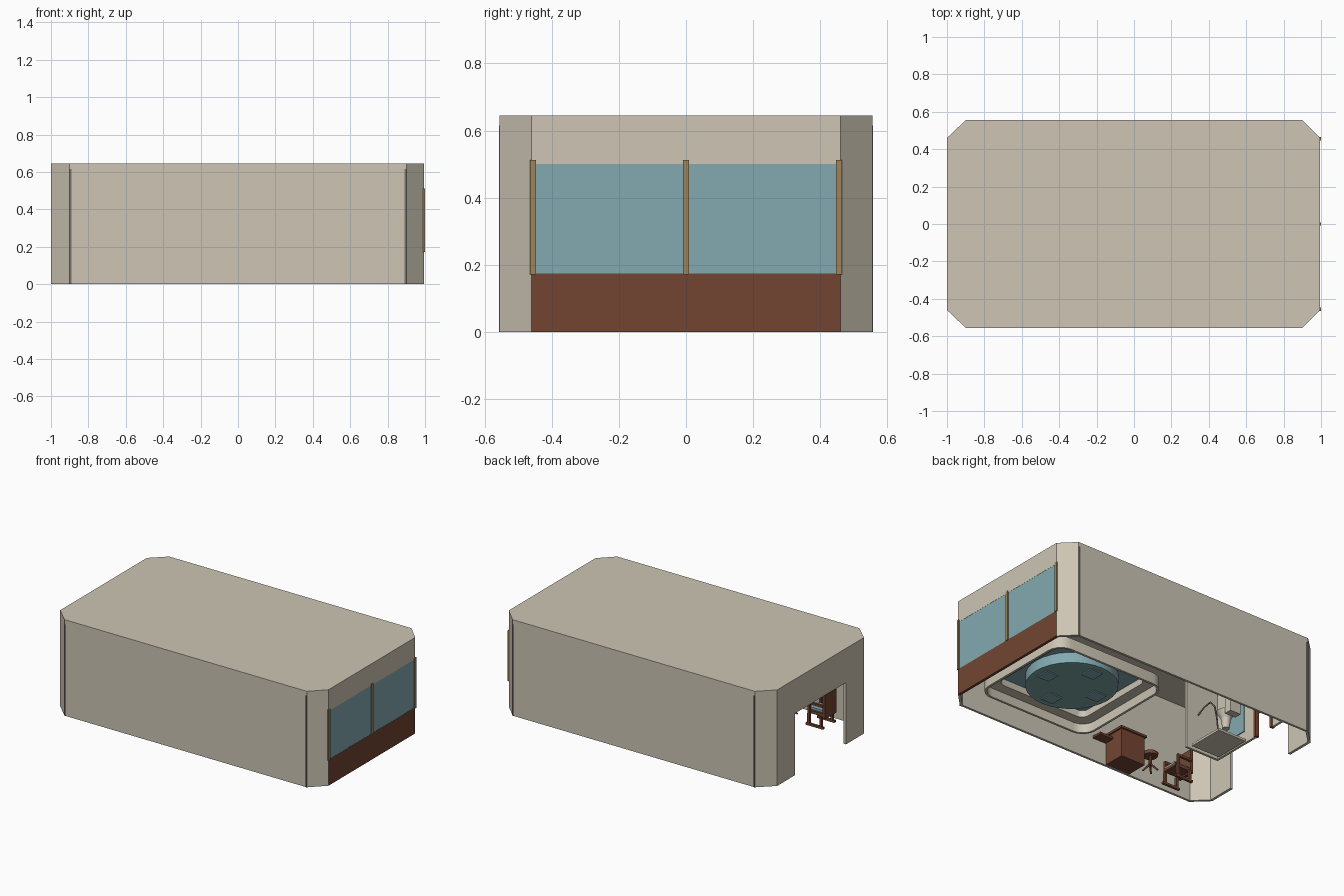
import bpy, bmesh, math

if "Cube" in bpy.data.objects:
    bpy.data.objects.remove(bpy.data.objects["Cube"])


def material(name, rgb):
    m = bpy.data.materials.new(name)
    m.diffuse_color = (*rgb, 1)
    m.use_nodes = True
    m.node_tree.nodes["Principled BSDF"].inputs["Base Color"].default_value = m.diffuse_color
    return m


BEIGE = material("warm plaster", (.61, .56, .46))
BLUE = material("glass blue", (.225, .40, .44))
BROWN = material("red brown wood", (.17, .06, .032))
TAN = material("tan frame", (.35, .23, .105))
WATER = material("water teal", (.20, .38, .35))
GREY = material("seam grey", (.19, .175, .145))


def finish(name, bm, mat):
    bmesh.ops.recalc_face_normals(bm, faces=bm.faces)
    me = bpy.data.meshes.new(name)
    bm.to_mesh(me)
    bm.free()
    me.materials.append(mat)
    ob = bpy.data.objects.new(name, me)
    bpy.context.scene.collection.objects.link(ob)
    return ob


def prism(name, pts, z0, z1, mat):
    bm = bmesh.new()
    base = bm.faces.new([bm.verts.new((x, y, z0)) for x, y in pts])
    ext = bmesh.ops.extrude_face_region(bm, geom=[base], use_keep_orig=True)
    for v in ext["geom"]:
        if isinstance(v, bmesh.types.BMVert):
            v.co.z = z1
    return finish(name, bm, mat)


def box(name, x0, x1, y0, y1, z0, z1, mat):
    return prism(name, [(x0, y0), (x1, y0), (x1, y1), (x0, y1)], z0, z1, mat)


def ring(name, outer, inner, z0, z1, mat):
    bm = bmesh.new()
    loops = [[bm.verts.new((x, y, z)) for x, y in p]
             for p, z in ((outer, z0), (outer, z1), (inner, z1), (inner, z0))]
    n = len(outer)
    for k in range(4):
        a, b = loops[k], loops[(k + 1) % 4]
        for i in range(n):
            j = (i + 1) % n
            bm.faces.new((a[i], a[j], b[j], b[i]))
    return finish(name, bm, mat)


def round_rect(cx, cy, hx, hy, r, n=5):
    pts = []
    for k, (sx, sy) in enumerate(((1, 1), (-1, 1), (-1, -1), (1, -1))):
        for i in range(n + 1):
            a = math.pi / 2 * (k + i / n)
            pts.append((cx + sx * (hx - r) + r * math.cos(a),
                        cy + sy * (hy - r) + r * math.sin(a)))
    return pts


def circle(cx, cy, r, n=32):
    return [(cx + r * math.cos(2 * math.pi * i / n), cy + r * math.sin(2 * math.pi * i / n))
            for i in range(n)]


def cone(name, x, y, z0, z1, r0, r1, mat, n=16):
    bm = bmesh.new()
    bmesh.ops.create_cone(bm, cap_ends=True, segments=n, radius1=r0, radius2=r1, depth=z1 - z0)
    bmesh.ops.translate(bm, verts=bm.verts, vec=(x, y, (z0 + z1) / 2))
    return finish(name, bm, mat)


def tube(name, pts, r, mat):
    cu = bpy.data.curves.new(name, 'CURVE')
    cu.dimensions = '3D'
    cu.bevel_depth = r
    cu.bevel_resolution = 1
    cu.use_fill_caps = True
    sp = cu.splines.new('POLY')
    sp.points.add(len(pts) - 1)
    for p, co in zip(sp.points, pts):
        p.co = (*co, 1)
    cu.materials.append(mat)
    ob = bpy.data.objects.new(name, cu)
    bpy.context.scene.collection.objects.link(ob)


# Shell: chamfered roof, side walls and corners
H, ROOF = .645, .63
prism("roof", [(.9, -.555), (.995, -.46), (.995, .46), (.9, .555),
               (-.9, .555), (-1, .46), (-1, -.46), (-.9, -.555)], ROOF, H, BEIGE)
for s, side in ((-1, "front"), (1, "back")):
    prism(side + "_wall", [(-.9, s * .555), (.9, s * .555), (.893, s * .54), (-.893, s * .54)],
          0, ROOF, BEIGE)
    for e in (-1, 1):
        ex = .995 if e > 0 else 1.0
        prism(side + "_corner", [(e * .9, s * .555), (e * ex, s * .46),
                                 (e * (ex - .018), s * .453), (e * .893, s * .54)], 0, ROOF, BEIGE)
        xs = sorted((e * .889, e * .9))
        ys = sorted((s * .553, s * .557))
        box(side + "_corner_seam", *xs, *ys, 0, .615, GREY)
    # Entrance end beside the doorway
    y0, y1 = sorted((s * .27, s * .46))
    box("entrance_wall", -1, -.982, y0, y1, 0, ROOF, BEIGE)
box("entrance_lintel", -1, -.982, -.27, .27, .415, ROOF, BEIGE)

# Window end: wood base, glass, upper wall, mullions
box("window_base", .977, .995, -.46, .46, 0, .175, BROWN)
box("window_glass", .98, .994, -.46, .46, .175, .5, BLUE)
box("window_header", .977, .995, -.46, .46, .5, ROOF, BEIGE)
for y in (-.456, 0, .456):
    box("window_mullion", .972, 1.0, y - .009, y + .009, .172, .512, TAN)

# Bath platform: hollow stepped rings
CX, CY = .5, .015


def step(grow, r):
    return round_rect(CX, CY, .42 + grow, .38 + grow, r)


ring("platform_side", step(0, .1), step(-.015, .085), 0, .075, BEIGE)
ring("platform_tread", step(-.014, .086), step(-.085, .05), .06, .075, BEIGE)
ring("upper_step_side", step(-.07, .06), step(-.085, .045), .06, .12, BEIGE)
ring("bath_deck", step(-.08, .05), [(CX + .27 * math.cos(math.pi / 2 * (i // 6 + i % 6 / 5)),
                                   CY + .27 * math.sin(math.pi / 2 * (i // 6 + i % 6 / 5)))
                                  for i in range(24)], .105, .12, BLUE)
# Bath basin with water and four seats
ring("basin_side", circle(CX, CY, .28), circle(CX, CY, .265), .035, .125, BLUE)
prism("water", circle(CX, CY, .266), .035, .105, WATER)
for k in range(4):
    a = k * math.pi / 2
    x, y = CX + .19 * math.cos(a), CY + .19 * math.sin(a)
    box("bath_seat", x - .045, x + .045, y - .045, y + .045, .028, .04, BLUE)
# Bath spout
tube("bath_spout", [(.25 + .05 * (1 - math.cos(t * .4)), .24 - .05 * (1 - math.cos(t * .4)),
                     .12 + .06 * math.sin(t * .4)) for t in range(7)], .009, BEIGE)

# Washroom partitions, tray and fittings
box("washroom_side_wall", -.71, -.46, -.07, -.055, 0, ROOF, BEIGE)
box("washroom_end_wall", -.715, -.7, -.07, .3, 0, ROOF, BEIGE)
box("washroom_end_header", -.715, -.7, .3, .54, .42, ROOF, BEIGE)
box("washroom_end_return", -.715, -.7, .46, .54, 0, .42, BEIGE)
box("shower_tray", -.69, -.48, -.03, .22, 0, .015, BEIGE)
box("shower_glass", -.7, -.694, .04, .2, .08, .4, BLUE)
for y in (.3, .45):
    box("washroom_door_post", -.72, -.695, y - .01, y + .01, 0, .42, BROWN)
box("washroom_door_head", -.72, -.695, .29, .46, .41, .43, BROWN)
cone("basin_pedestal", -.52, .24, .015, .08, .022, .03, BEIGE)
cone("basin_bowl", -.52, .24, .08, .13, .03, .058, BEIGE)
box("basin_rear", -.56, -.48, .28, .33, .09, .19, BEIGE)
tube("shower_hose", [(-.55, .13, .06), (-.55, .12, .15), (-.55, .1, .24),
                     (-.55, .06, .29), (-.55, .0, .28), (-.55, -.055, .25)], .005, GREY)
cone("shower_handle", -.55, .13, .045, .07, .013, .008, GREY, 10)

# Desk with wall shelf
box("desk_cabinet", -.41, -.23, -.535, -.39, 0, .19, BROWN)
box("desk_top", -.42, -.22, -.54, -.38, .19, .205, BROWN)
box("desk_shelf", -.23, -.13, -.54, -.47, .15, .165, BROWN)

# Stool with splayed legs
cone("stool_seat", -.48, -.42, .1, .12, .045, .05, BROWN)
cone("stool_post", -.48, -.42, .03, .1, .01, .01, BROWN, 8)
for k in range(4):
    a = math.pi / 4 + k * math.pi / 2
    tube("stool_leg", [(-.48, -.42, .05), (-.48 + .045 * math.cos(a), -.42 + .045 * math.sin(a), .004)],
         .006, BROWN)

# Armchair
AX, AY = -.7, -.43
box("armchair_seat", AX - .06, AX + .06, AY - .055, AY + .055, .08, .1, BROWN)
box("armchair_cushion", AX - .045, AX + .055, AY - .042, AY + .042, .1, .115, BLUE)
box("armchair_back", AX - .075, AX - .055, AY - .06, AY + .06, .07, .23, BROWN)
for s in (-1, 1):
    y0, y1 = sorted((AY + s * .052, AY + s * .068))
    box("armchair_arm", AX - .06, AX + .05, y0, y1, .145, .16, BROWN)
    box("armchair_arm_post", AX + .035, AX + .05, y0, y1, .08, .145, BROWN)
    box("armchair_runner", AX - .065, AX + .065, y0, y1, 0, .015, BROWN)
    for x in (-.045, .045):
        box("armchair_leg", AX + x - .008, AX + x + .008, y0, y1, .015, .08, BROWN)

# Smooth round parts, keep sharp edges
bpy.ops.object.select_all(action='DESELECT')
for ob in bpy.context.scene.objects:
    if ob.type == 'MESH':
        ob.select_set(True)
        bpy.context.view_layer.objects.active = ob
bpy.ops.object.shade_smooth_by_angle(angle=math.radians(30))
